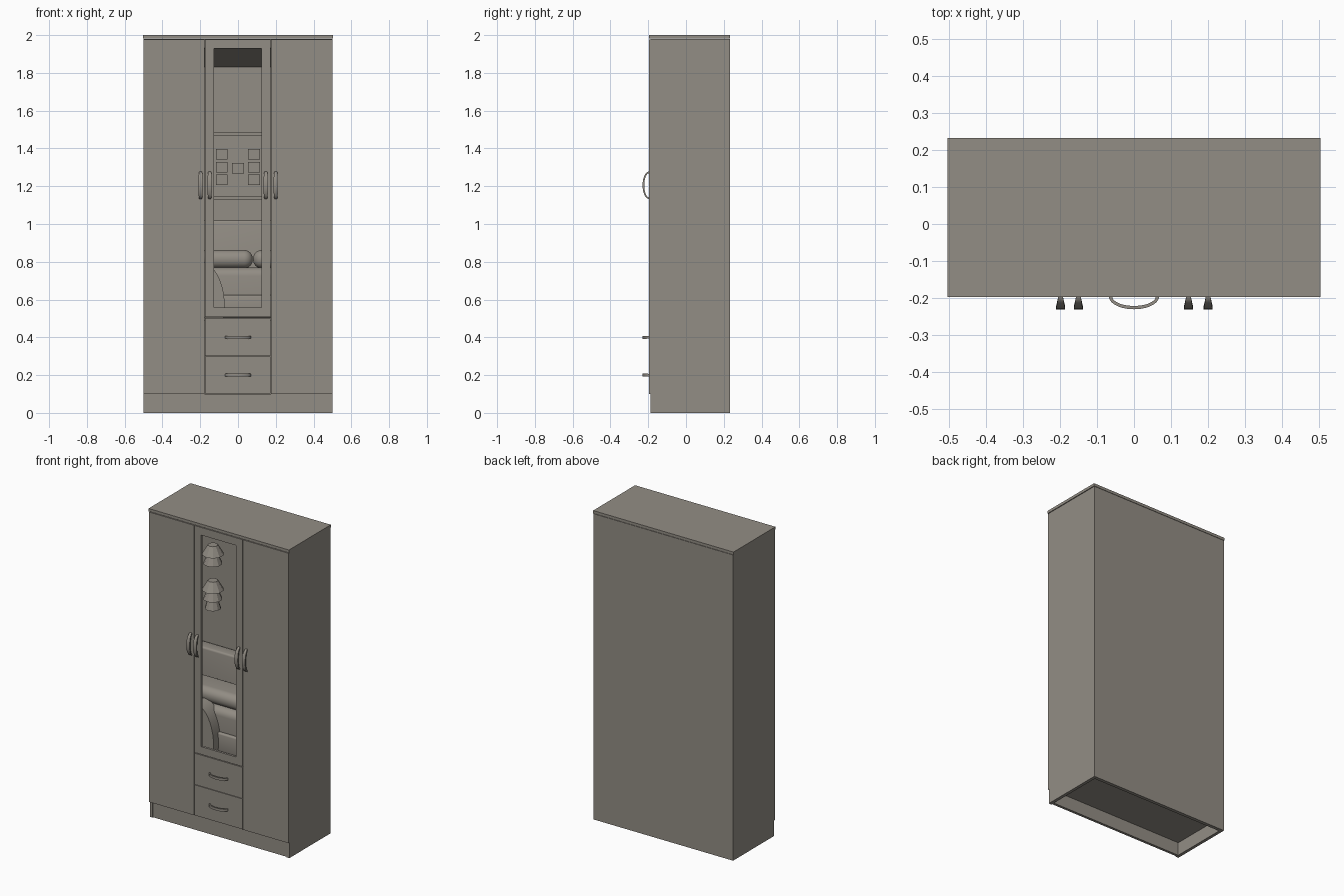
import bpy, bmesh, math
from mathutils import Vector

if "Cube" in bpy.data.objects:
    bpy.data.objects.remove(bpy.data.objects["Cube"])

wood = bpy.data.materials.new("warm_grey")
wood.diffuse_color = (0.29, 0.267, 0.232, 1)
wood.use_nodes = True
wood.node_tree.nodes["Principled BSDF"].inputs["Base Color"].default_value = wood.diffuse_color


def finish(name, bm, smooth=False):
    bmesh.ops.recalc_face_normals(bm, faces=bm.faces)
    me = bpy.data.meshes.new(name)
    bm.to_mesh(me)
    bm.free()
    ob = bpy.data.objects.new(name, me)
    bpy.context.collection.objects.link(ob)
    me.materials.append(wood)
    if smooth:
        bpy.ops.object.select_all(action='DESELECT')
        ob.select_set(True)
        bpy.context.view_layer.objects.active = ob
        bpy.ops.object.shade_smooth_by_angle(angle=math.radians(40))
    return ob


def box(name, x0, x1, y0, y1, z0, z1, bevel=0, segs=6):
    bm = bmesh.new()
    bmesh.ops.create_cube(bm, size=1)
    for v in bm.verts:
        v.co = Vector(((x0 + x1) / 2 + v.co.x * (x1 - x0),
                       (y0 + y1) / 2 + v.co.y * (y1 - y0),
                       (z0 + z1) / 2 + v.co.z * (z1 - z0)))
    if bevel:
        bmesh.ops.bevel(bm, geom=bm.edges[:], offset=bevel, segments=segs,
                        profile=0.5, affect='EDGES')
    return finish(name, bm, bevel > 0)


def prism(name, pts, x0, x1):
    """Extrude a (y, z) profile along x."""
    bm = bmesh.new()
    f = bm.faces.new([bm.verts.new((x0, y, z)) for y, z in pts])
    r = bmesh.ops.extrude_face_region(bm, geom=[f])
    for v in r["geom"]:
        if isinstance(v, bmesh.types.BMVert):
            v.co.x = x1
    return finish(name, bm)


def bow_handle(name, cx, cz, vertical, half, w_end, w_mid):
    """Bowed bar that widens towards its middle."""
    bm = bmesh.new()
    n, prev = 20, None
    for i in range(n + 1):
        a = math.pi * i / n
        ring = []
        for k, (dr, side) in enumerate(((0, -1), (0, 1), (-.009, 1), (-.009, -1))):
            t = -math.cos(a) * (half + dr)
            y = FRONT + .002 - math.sin(a) * (.035 + dr)
            w = side * (w_end + (w_mid - w_end) * math.sin(a)) / 2
            ring.append(bm.verts.new((cx + w, y, cz + t) if vertical
                                     else (cx + t, y, cz + w)))
        if prev:
            for k in range(4):
                bm.faces.new((prev[k], prev[(k + 1) % 4], ring[(k + 1) % 4], ring[k]))
        else:
            bm.faces.new(ring)
        prev = ring
    bm.faces.new(prev)
    finish(name, bm, True)


FRONT, BACK, DOOR = -0.197, 0.232, -0.182

# Carcass
for s, n in ((-1, "left"), (1, "right")):
    x0, x1 = sorted((s * .5, s * .48))
    box(n + "_side_panel", x0, x1, -.188, BACK, 0, 1.98)
box("back_panel", -.48, .48, .21, BACK, 0, 1.98)
box("top_panel", -.503, .503, FRONT, BACK, 1.982, 2)
box("bottom_panel", -.48, .48, DOOR, .21, .085, .1)
box("plinth", -.48, .48, -.182, -.165, 0, .097)
box("inner_shelf", -.48, .48, DOOR, .21, .49, .505)
prism("sloped_ceiling", [(DOOR, 1.932), (.21, 1.83), (.21, 1.98), (DOOR, 1.98)], -.48, .48)

# Doors and drawers
G = .0015
box("left_door", -.5, -.175 - G, FRONT, DOOR, .1, 1.978)
box("right_door", .173 + G, .5, FRONT, DOOR, .1, 1.978)
for i, (a, b) in enumerate(((.1, .3), (.3, .505))):
    box("drawer_front_%d" % (i + 1), -.175 + G, .173 - G, FRONT, DOOR, a + G, b - G)
    bow_handle("drawer_handle_%d" % (i + 1), 0, .2 * (i + 1), False, .068, .014, .016)
# Centre door frame around the opening
box("centre_door_left_stile", -.175 + G, -.126, FRONT, DOOR, .508, 1.978)
box("centre_door_right_stile", .125, .173 - G, FRONT, DOOR, .508, 1.978)
box("centre_door_top_rail", -.126, .125, FRONT, DOOR, 1.928, 1.978)
box("centre_door_bottom_rail", -.126, .125, FRONT, DOOR, .508, .558)
for i, x in enumerate((-.198, -.15, .147, .2)):
    bow_handle("door_handle_%d" % (i + 1), x, 1.205, True, .073, .012, .024)

# Items seen through the opening: padded seat
box("seat_back", -.45, .45, .13, .21, .505, 1.02, .012, 3)
box("seat_base", -.45, .45, -.08, .13, .505, .77, .045)
box("seat_front_skirt", -.45, .45, -.1, -.07, .505, .625, .01, 3)
box("left_cushion", -.36, .078, -.06, .13, .765, .862, .046, 8)
box("right_cushion", .08, .45, -.06, .13, .765, .862, .046, 8)
# Rounded arm
bm = bmesh.new()
bmesh.ops.create_cone(bm, cap_ends=True, segments=40, radius1=1, radius2=1, depth=1)
for v in bm.verts:
    x, y, z = v.co
    v.co = (-.2 + .13 * x, -.1 + .1 * z, max(.505, .56 + .24 * y))
finish("seat_arm", bm, True)

# Wall rails and small picture frames
box("upper_wall_rail", -.13, .14, .18, .21, 1.465, 1.488)
box("lower_wall_rail", -.13, .14, .18, .21, 1.13, 1.148)
k = 0
for cx, cols in ((-.086, (1.235, 1.30, 1.37)), (0, (1.295,)), (.085, (1.235, 1.30, 1.37))):
    for cz in cols:
        k += 1
        box("picture_frame_%d" % k, cx - .031, cx + .031, .2, .21, cz - .028, cz + .028)

# Tiered hanging shades on the left
for j, (cz, tiers) in enumerate(((1.64, 2), (1.41, 3))):
    for t in range(tiers):
        bm = bmesh.new()
        bmesh.ops.create_cone(bm, cap_ends=True, segments=10, radius1=.065 - .008 * t,
                              radius2=.03, depth=.06)
        for v in bm.verts:
            v.co += Vector((-.25, .1, cz + .05 - .06 * t))
        finish("shade_%d_%d" % (j + 1, t + 1), bm)
